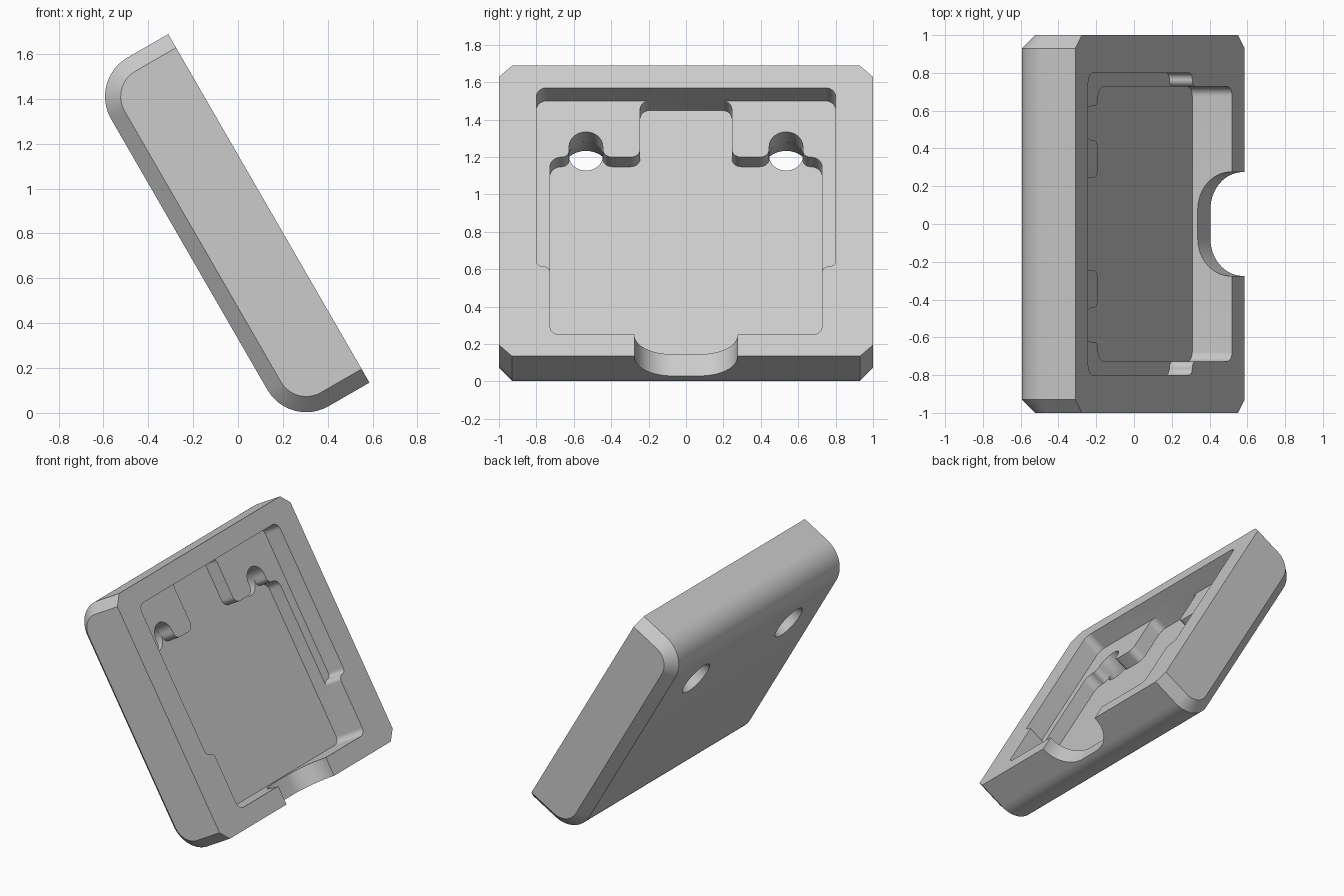
import bpy, bmesh, math
from mathutils import Vector

cube = bpy.data.objects.get("Cube")
if cube:
    bpy.data.objects.remove(cube)

# Tilted frame: s runs up the sloping face, t runs into the slab
TILT = math.radians(30)
UP = Vector((-math.sin(TILT), 0, math.cos(TILT)))
INTO = Vector((-math.cos(TILT), 0, -math.sin(TILT)))
ORIGIN = Vector((0.586, 0, 0.135))
LENGTH, THICK, BEVEL = 1.794, 0.41, 0.07
SHALLOW, DEEP = 0.14, 0.243


def place(s, y, t):
    return ORIGIN + UP * s + INTO * t + Vector((0, y, 0))


def rounded(corners, steps=10):
    """Outline from (a, b, radius) corners, with true arcs."""
    out = []
    for i, (a, b, r) in enumerate(corners):
        p = Vector((a, b))
        if r == 0:
            out.append(p)
            continue
        d1 = (Vector(corners[i - 1][:2]) - p).normalized()
        d2 = (Vector(corners[(i + 1) % len(corners)][:2]) - p).normalized()
        # All corners are square, so the arc centre lies r along both sides
        centre = p + (d1 + d2) * r
        for k in range(steps + 1):
            ang = math.pi / 2 * k / steps
            q = centre - d2 * r * math.cos(ang) - d1 * r * math.sin(ang)
            if not out or (q - out[-1]).length > 1e-5:
                out.append(q)
    return out


def loft(name, rings):
    """Closed solid through matching rings of points."""
    bm = bmesh.new()
    loops = [[bm.verts.new(p) for p in ring] for ring in rings]
    n = len(loops[0])
    for lo, hi in zip(loops, loops[1:]):
        for i in range(n):
            j = (i + 1) % n
            bm.faces.new((lo[i], lo[j], hi[j], hi[i]))
    bm.faces.new(loops[0])
    bm.faces.new(loops[-1])
    bmesh.ops.recalc_face_normals(bm, faces=bm.faces)
    mesh = bpy.data.meshes.new(name)
    bm.to_mesh(mesh)
    bm.free()
    obj = bpy.data.objects.new(name, mesh)
    bpy.context.collection.objects.link(obj)
    return obj


def mirrored(half):
    """Complete a half outline across y = 0."""
    return half + [(-y, s, r) for y, s, r in reversed(half)]


def pocket(name, half, t0, t1):
    pts = rounded(mirrored(half))
    return loft(name, [[place(p.y, p.x, t) for p in pts] for t in (t0, t1)])


# Slab with rounded back edges and bevelled sides
def slab_ring(y, inset):
    r = 0.2 - inset
    pts = rounded([(inset, 0, 0), (LENGTH - inset, 0, 0),
                   (LENGTH - inset, THICK - inset, r),
                   (inset, THICK - inset, r)], 16)
    return [place(p.x, y, p.y) for p in pts]


tray = loft("tilted_tray", [slab_ring(-1, BEVEL), slab_ring(BEVEL - 1, 0),
                            slab_ring(1 - BEVEL, 0), slab_ring(1, BEVEL)])

# Recess outlines, half of each
floor_end, top_end, side, shelf = 0.134, 1.657, 0.727, 1.31
hole_y, hole_s, hole_r = 0.535, 1.376, 0.09
shallow_half = [(side, floor_end, 0.05), (side, 0.555, 0.036),
                (0.8, 0.555, 0.036), (0.8, top_end, 0.055)]
deep_half = [(side, floor_end, 0.05), (side, shelf, 0.06),
             (hole_y + hole_r, shelf, 0.04),
             (hole_y + hole_r, hole_s + hole_r, hole_r),
             (hole_y - hole_r, hole_s + hole_r, hole_r),
             (hole_y - hole_r, shelf, 0.05),
             (0.245, shelf, 0.05), (0.245, top_end, 0.05)]
cutters = [pocket("shallow_recess", shallow_half, -0.1, SHALLOW),
           pocket("deep_recess", deep_half, 0.1, DEEP)]

# Finger notch through the lower rim
notch = rounded([(-0.275, -0.1, 0), (0.275, -0.1, 0),
                 (0.275, 0.21, 0.2), (-0.275, 0.21, 0.2)], 16)
cutters.append(loft("finger_notch", [[place(s, p.x, p.y) for p in notch]
                                     for s in (-0.1, 0.2)]))


# Holes widening towards the back
def hole_ring(y, t):
    r = hole_r + (t - DEEP) * 0.23
    angles = [math.tau * k / 40 for k in range(40)]
    return [place(hole_s + r * math.sin(a), y + r * math.cos(a), t) for a in angles]


for y in (-hole_y, hole_y):
    cutters.append(loft("flared_hole", [hole_ring(y, 0.2), hole_ring(y, 0.46)]))

# Cut everything out of the slab
bpy.ops.object.select_all(action='DESELECT')
tray.select_set(True)
bpy.context.view_layer.objects.active = tray
for cutter in cutters:
    cutter.hide_render = True
    mod = tray.modifiers.new(cutter.name, 'BOOLEAN')
    mod.operation = 'DIFFERENCE'
    mod.solver = 'EXACT'
    mod.object = cutter
    bpy.ops.object.modifier_apply(modifier=mod.name)
    bpy.data.objects.remove(cutter)

# Plain grey finish
grey = bpy.data.materials.new("light_grey")
grey.use_nodes = True
colour = (0.6, 0.6, 0.6, 1)
grey.diffuse_color = colour
grey.node_tree.nodes["Principled BSDF"].inputs["Base Color"].default_value = colour
tray.data.materials.clear()
tray.data.materials.append(grey)
bpy.ops.object.shade_smooth_by_angle(angle=math.radians(30))
